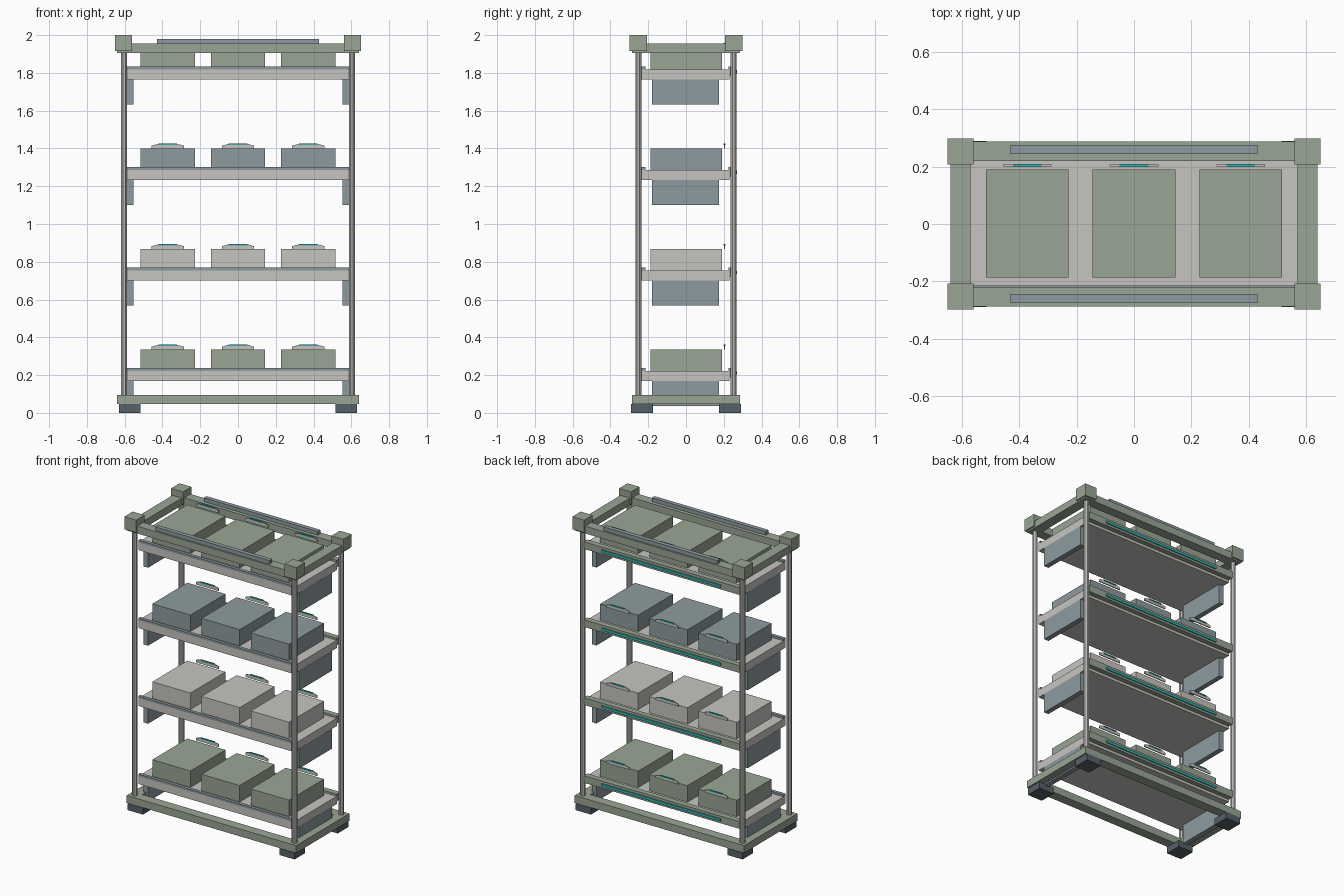
import bpy
import bmesh
from math import pi
from mathutils import Matrix

cube = bpy.data.objects.get("Cube")
if cube:
    bpy.data.objects.remove(cube, do_unlink=True)


def material(name, rgb):
    m = bpy.data.materials.new(name)
    m.use_nodes = True
    m.diffuse_color = (*rgb, 1)
    m.node_tree.nodes["Principled BSDF"].inputs["Base Color"].default_value = (*rgb, 1)
    return m


SAGE = material("sage green", (0.32, 0.38, 0.30))
SLATE = material("slate blue", (0.27, 0.33, 0.35))
STONE = material("light stone", (0.57, 0.56, 0.53))
STEEL = material("post steel", (0.47, 0.47, 0.45))
RUBBER = material("dark foot", (0.09, 0.12, 0.14))
TEAL = material("teal accent", (0.04, 0.42, 0.40))


def finish(name, bm, mat):
    bmesh.ops.recalc_face_normals(bm, faces=bm.faces)
    mesh = bpy.data.meshes.new(name)
    bm.to_mesh(mesh)
    bm.free()
    mesh.materials.append(mat)
    obj = bpy.data.objects.new(name, mesh)
    bpy.context.collection.objects.link(obj)
    return obj


def box(name, mat, xs, ys, zs):
    """Box between the given pairs of limits."""
    size = [b - a for a, b in (xs, ys, zs)]
    mid = [(a + b) / 2 for a, b in (xs, ys, zs)]
    bm = bmesh.new()
    bmesh.ops.create_cube(bm, size=1, matrix=Matrix.Translation(mid) @ Matrix.Diagonal((*size, 1)))
    return finish(name, bm, mat)


def span(sign, a, b):
    return tuple(sorted((sign * a, sign * b)))


def post(name, x, y, z0, z1):
    bm = bmesh.new()
    place = Matrix.Translation((x, y, (z0 + z1) / 2)) @ Matrix.Rotation(pi / 8, 4, "Z")
    bmesh.ops.create_cone(bm, cap_ends=True, segments=8, radius1=0.018, radius2=0.018,
                          depth=z1 - z0, matrix=place)
    return finish(name, bm, STEEL)


def handle(name, x, z):
    """Thin plate with a stepped arch on top."""
    half = [(0.085, 0), (0.085, 0.016), (0.05, 0.025)]
    outline = half + [(-a, b) for a, b in reversed(half)]
    bm = bmesh.new()
    face = bm.faces.new([bm.verts.new((x + a, 0.2, z + b)) for a, b in outline])
    ext = bmesh.ops.extrude_face_region(bm, geom=[face])
    verts = [v for v in ext["geom"] if isinstance(v, bmesh.types.BMVert)]
    bmesh.ops.translate(bm, vec=(0, 0.007, 0), verts=verts)
    return finish(name, bm, STONE)


# Base frame and top frame
for label, low in (("base", 0.046), ("top", 1.905)):
    for side, s in (("front", -1), ("back", 1)):
        box(f"{label}_{side}_rail", SAGE, (-0.64, 0.64), span(s, 0.22, 0.287), (low, low + 0.05))
    for side, s in (("right", -1), ("left", 1)):
        box(f"{label}_{side}_rail", SAGE, span(s, 0.57, 0.64), (-0.22, 0.22), (low, low + 0.05))

# Feet, posts and corner blocks
for side, sx in (("right", -1), ("left", 1)):
    for end, sy in (("front", -1), ("back", 1)):
        tag = f"{end}_{side}"
        box(f"foot_{tag}", RUBBER, span(sx, 0.515, 0.63), span(sy, 0.175, 0.29), (0, 0.046))
        post(f"post_{tag}", sx * 0.603, sy * 0.252, 0.09, 1.91)
        box(f"corner_block_{tag}", SAGE, span(sx, 0.56, 0.65), span(sy, 0.207, 0.298), (1.915, 2.0))

# Grip bars on the top frame
for end, s in (("front", -1), ("back", 1)):
    box(f"top_bar_{end}", SLATE, (-0.43, 0.43), span(s, 0.245, 0.275), (1.955, 1.98))

# Shelves with side panels, rails and bins
for level, bin_mat in enumerate((SAGE, STONE, SLATE, SAGE), 1):
    z = 0.17 + (level - 1) * 0.532
    top = z + 0.053
    box(f"shelf_{level}", STONE, (-0.587, 0.587), (-0.237, 0.23), (z, top))
    box(f"shelf_lip_{level}", SLATE, (-0.587, 0.587), (-0.237, -0.215), (top, z + 0.067))
    box(f"shelf_back_rail_{level}", SAGE, (-0.587, 0.587), (0.226, 0.264), (z + 0.018, z + 0.067))
    box(f"shelf_light_strip_{level}", TEAL, (-0.45, 0.45), (0.264, 0.271), (z + 0.032, z + 0.05))
    for side, s in (("right", -1), ("left", 1)):
        box(f"side_panel_{side}_{level}", SLATE, span(s, 0.553, 0.588), (-0.18, 0.176), (z - 0.134, z))
    for column in (-1, 0, 1):
        x = column * 0.372
        tag = f"{level}_{column + 2}"
        box(f"bin_{tag}", bin_mat, (x - 0.144, x + 0.144), (-0.187, 0.19), (top, z + 0.165))
        handle(f"bin_handle_{tag}", x, z + 0.165)
        box(f"handle_strip_{tag}", TEAL, (x - 0.05, x + 0.05), (0.199, 0.21), (z + 0.183, z + 0.191))
